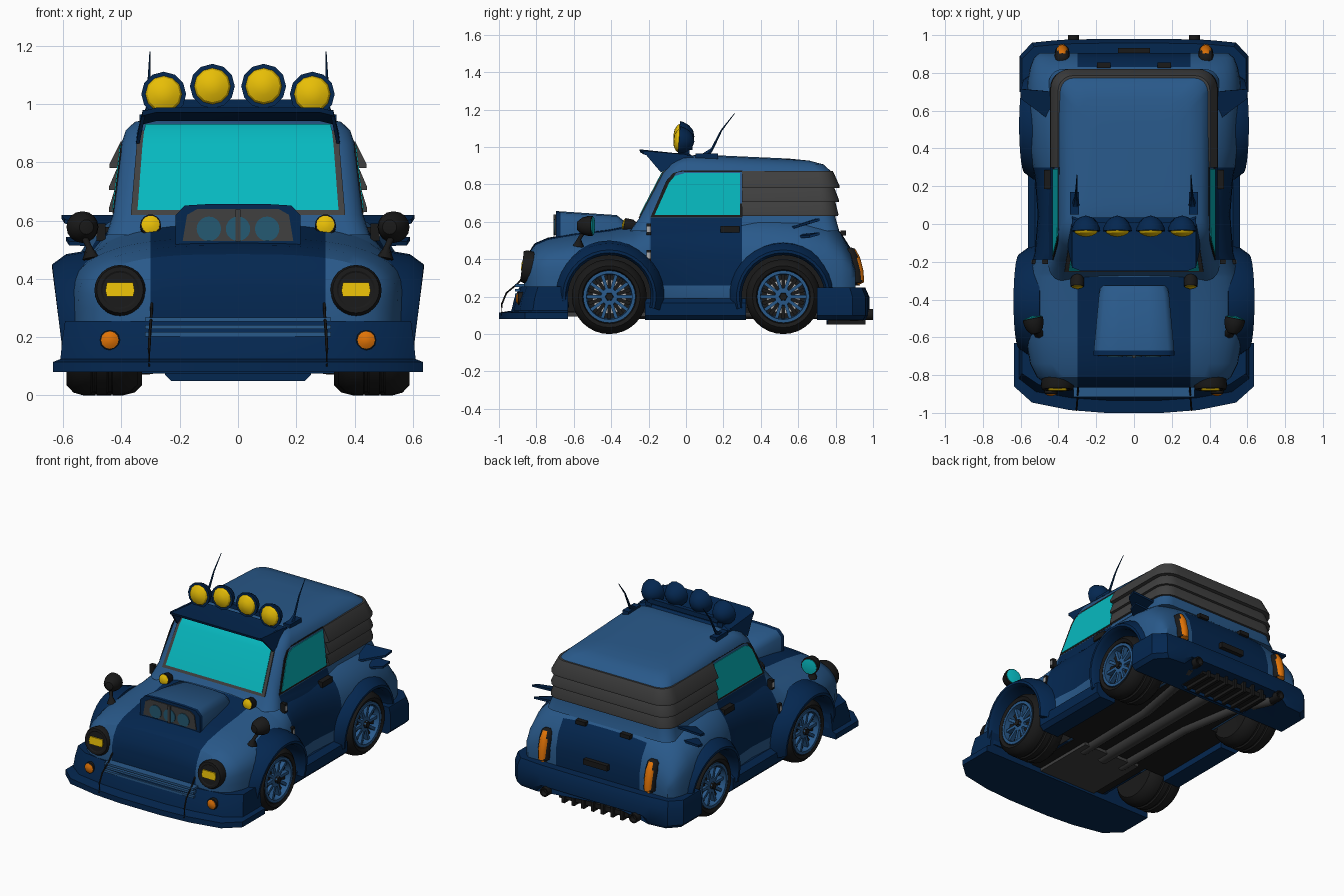
import bpy, bmesh, math
from mathutils import Vector, Matrix
from math import sin, cos, pi, radians

if "Cube" in bpy.data.objects:
    bpy.data.objects.remove(bpy.data.objects["Cube"])

def mat(name, r, g, b):
    m = bpy.data.materials.new(name)
    m.diffuse_color = (r, g, b, 1)
    m.use_nodes = True
    m.node_tree.nodes["Principled BSDF"].inputs["Base Color"].default_value = m.diffuse_color
    return m

BLUE = mat("body_blue", .022, .10, .255)
NAVY = mat("navy", .0012, .02, .08)
GREY = mat("dark_grey", .05, .05, .05)
BLACK = mat("black", .01, .01, .01)
CYAN = mat("cyan_glass", .002, .48, .52)
YELLOW = mat("yellow_lens", .84, .54, .002)
ORANGE = mat("orange_lens", .74, .17, .002)
SILVER = mat("light_grey", .42, .42, .42)
LENS = mat("teal_blue", .018, .10, .17)

# ---------- helpers ----------
def finish(name, bm, mats, mirror=False, rule=None, angle=32):
    bmesh.ops.remove_doubles(bm, verts=bm.verts, dist=1e-5)
    bmesh.ops.recalc_face_normals(bm, faces=bm.faces)
    if rule:
        for f in bm.faces:
            f.material_index = rule(f.calc_center_median())
    me = bpy.data.meshes.new(name)
    bm.to_mesh(me)
    bm.free()
    ob = bpy.data.objects.new(name, me)
    bpy.context.collection.objects.link(ob)
    for m in (mats if isinstance(mats, list) else [mats]):
        me.materials.append(m)
    if mirror:
        ob.modifiers.new("mirror", 'MIRROR').use_mirror_merge = False
    smooth(ob, angle)
    return ob

def smooth(ob, angle=32):
    bpy.ops.object.select_all(action='DESELECT')
    ob.select_set(True)
    bpy.context.view_layer.objects.active = ob
    bpy.ops.object.shade_smooth_by_angle(angle=radians(angle))

def loft(name, rings, mats, mirror=False, rule=None, cuts=(), angle=32):
    bm = bmesh.new()
    vs = [[bm.verts.new(p) for p in r] for r in rings]
    n = len(vs[0])
    for a, b in zip(vs, vs[1:]):
        for i in range(n):
            bm.faces.new((a[i], a[(i + 1) % n], b[(i + 1) % n], b[i]))
    bm.faces.new(vs[0])
    bm.faces.new(vs[-1])
    for co, no in cuts:
        bmesh.ops.bisect_plane(bm, geom=bm.verts[:] + bm.edges[:] + bm.faces[:], plane_co=co, plane_no=no)
    return finish(name, bm, mats, mirror, rule, angle)

def lathe(name, prof, at, axis, m, mirror=True, seg=24):
    q = Vector(axis).to_track_quat('Z', 'Y')
    rings = [[Vector(at) + q @ Vector((r * cos(2 * pi * i / seg), r * sin(2 * pi * i / seg), d))
              for i in range(seg)] for r, d in prof]
    return loft(name, rings, m, mirror)

def tube(name, pts, radii, m, mirror=True, seg=8):
    pts = [Vector(p) for p in pts]
    rings = []
    for i, p in enumerate(pts):
        q = (pts[min(i + 1, len(pts) - 1)] - pts[max(i - 1, 0)]).to_track_quat('Z', 'Y')
        rings.append([p + q @ Vector((radii[i] * cos(2 * pi * k / seg), radii[i] * sin(2 * pi * k / seg), 0))
                      for k in range(seg)])
    return loft(name, rings, m, mirror, angle=50)

def boxes(name, items, m, mirror=False):
    bm = bmesh.new()
    for c, s, rot in items:
        bmesh.ops.create_cube(bm, size=1, matrix=Matrix.Translation(c) @ Matrix.Rotation(rot, 4, 'X')
                              @ Matrix.Diagonal((*s, 1)))
    return finish(name, bm, m, mirror)

def plate(name, pts, off, m, mirror=False):
    return loft(name, [pts, [Vector(p) + Vector(off) for p in pts]], m, mirror)

# ---------- lower body: superellipse sections along y ----------
ST = [(-.865, .40, .36), (-.845, .47, .43), (-.81, .515, .485), (-.74, .55, .515), (-.6, .575, .54),
      (-.42, .585, .56), (-.26, .56, .59), (-.15, .525, .66), (.05, .51, .67), (.25, .525, .67),
      (.4, .56, .67), (.6, .57, .66), (.75, .565, .62), (.83, .55, .54), (.88, .53, .46), (.905, .50, .36)]

def section(y, w, zt, n=12):
    half = [(w * .96, .12), (w, .17)]
    for i in range(n + 1):
        t = pi / 2 * i / n
        half.append((w * max(cos(t), 0) ** (2 / 3), .3 + (zt - .3) * sin(t) ** (2 / 3)))
    half[-1] = (0, zt)
    return [(x, y, z) for x, z in half] + [(-x, y, z) for x, z in half[-2::-1]]

def paint(c):
    if abs(c.x) < .3 and (c.y < -.28 or c.y > .83):
        return 1
    return 1 if -.19 < c.y < .3 and .26 < c.z < .62 else 0

CUTS = [((s * .3, 0, 0), (1, 0, 0)) for s in (-1, 1)] + [((0, y, 0), (0, 1, 0)) for y in (-.28, -.19, .3)] \
    + [((0, 0, z), (0, 0, 1)) for z in (.26, .62)]
body = loft("lower_body", [section(*s) for s in ST], [BLUE, NAVY, BLACK], rule=paint, cuts=CUTS)
WHEELS = (("front", -.41, 0), ("rear", .52, -.03))
for nm, y, _ in WHEELS:
    cutter = lathe("arch_cutter", [(.235, .3), (.235, .8)], (0, y, .2), (1, 0, 0), [BLUE, NAVY, BLACK], seg=32)
    cutter.hide_render = True
    for p in cutter.data.polygons:
        p.material_index = 2
    mod = body.modifiers.new("arch", 'BOOLEAN')
    mod.operation, mod.object, mod.solver = 'DIFFERENCE', cutter, 'EXACT'
    bpy.context.view_layer.objects.active = body
    bpy.ops.object.modifier_apply(modifier=mod.name)
    bpy.data.objects.remove(cutter)
smooth(body)

# ---------- cabin: rounded outlines stacked in z ----------
CAB = [(.55, -.30, .82, .452), (.62, -.25, .80, .43), (.86, -.125, .785, .402), (.91, -.085, .77, .385),
       (.94, -.04, .735, .355), (.957, .03, .66, .29), (.963, .1, .55, .2)]

def cab(z):
    for a, b in zip(CAB, CAB[1:]):
        if z <= b[0]:
            t = (z - a[0]) / (b[0] - a[0])
            return [a[k] + t * (b[k] - a[k]) for k in (1, 2, 3)]

def outline(z, yf, yb, w, r=.075, n=5):
    pts = []
    for k, (cx, cy) in enumerate(((w - r, yb - r), (r - w, yb - r), (r - w, yf + r), (w - r, yf + r))):
        for i in range(n + 1):
            a = pi / 2 * (k + i / n)
            x, y = cx + r * cos(a), cy + r * sin(a)
            pts.append((x, y, z - (max(0, y) * .045 if z > .9 else 0)))
    return pts

loft("cabin", [outline(*c) for c in CAB], [BLUE, NAVY], cuts=CUTS[3:], angle=40,
     rule=lambda c: int(-.19 < c.y < .3 and c.z < .62))

def screen(name, rows, off, m):
    rings = []
    for z, x in rows:
        y = cab(z)[0] - off
        rings.append([(x, y, z), (-x, y, z), (-x, y + .008, z), (x, y + .008, z)])
    loft(name, rings, m)

def on_side(pts, off):
    return [(cab(z)[2] + off, y, z) for y, z in pts]

# windscreen and side windows, each with a dark frame
screen("windscreen_frame", [(.62, .368), (.86, .348), (.91, .338)], .004, GREY)
screen("windscreen", [(.637, .345), (.86, .328), (.91, .322), (.932, .318)], .008, CYAN)
plate("side_window_frame", on_side([(-.19, .624), (-.105, .82), (-.07, .86), (-.02, .875), (.302, .875), (.302, .624)], -.004),
      (.005, 0, 0), BLACK, True)
plate("side_window", on_side([(-.168, .637), (-.09, .81), (-.06, .845), (-.01, .86), (.29, .86), (.29, .637)], -.003),
      (.007, 0, 0), CYAN, True)

# wrap-around rear louvres
def wrap(z, off, r=.075):
    _, yb, w = cab(z)
    arc = [(w - r + (r + off) * cos(pi * i / 12), yb - r + (r + off) * sin(pi * i / 12), z) for i in range(7)]
    right = [(w + off, .3, z)] + arc
    return right + [(-x, y, z) for x, y, z in right[::-1]]

for z0, z1, o in ((.63, .705, .014), (.705, .78, .022), (.78, .872, .03)):
    loft("rear_louvre", list(zip(wrap(z0, -.01), wrap(z0, o), wrap(z0 + .012, o + .002), wrap(z1, .004), wrap(z1, -.01))), GREY)

# ---------- roof visor, lamps and antennas ----------
loft("roof_visor", [[(x, y + (.02 if abs(x) > .3 else 0), z - (.012 if abs(x) > .3 else 0)) for y, z in
                     ((-.25, .988), (-.245, .972), (-.09, .942), (.03, .945), (.01, .968), (-.06, .968))]
                    for x in (-.328, -.28, .28, .328)], NAVY)
plate("visor_cheek", [(.315, -.232, .98), (.338, -.135, .865), (.335, -.06, .9), (.315, .01, .96)], (.012, 0, 0), NAVY, True)
boxes("lamp_bar", [((0, .02, 1.0), (.5, .03, .03), 0), ((.255, .0, .975), (.04, .04, .06), 0),
                   ((-.255, .0, .975), (.04, .04, .06), 0)], NAVY)
for x, z in ((.088, 1.06), (.255, 1.033)):
    lathe("roof_lamp_shell", [(0, -.065), (.035, -.055), (.06, -.03), (.074, 0), (.077, .018), (.067, .018)],
          (x, -.02, z), (0, -1, .08), NAVY, seg=12)
    lathe("roof_lamp_lens", [(.067, .01), (.056, .03), (.032, .043), (0, .048)], (x, -.02, z), (0, -1, .08), YELLOW, seg=12)
boxes("antenna_base", [((.315, .11, .945), (.045, .12, .04), 0)], NAVY, True)
tube("antenna", [(.31, .1, .95), (.308, .14, .99), (.305, .19, 1.09), (.302, .26, 1.18)], [.022, .008, .005, .002], NAVY, seg=6)

# ---------- bumpers: half plan outline, stacked levels ----------
def bumper(name, half, y0, levels, lift=0):
    full = half + [(-x, y) for x, y in half[::-1]]
    loft(name, [[(x * kx, y0 + (y - y0) * ky, max(z, lift) if abs(x) < .37 else z) for x, y in full]
                for z, kx, ky in levels], NAVY)

bumper("front_bumper", [(.635, -.63), (.635, -.86), (.54, -.945), (.34, -.985), (.15, -1)], -.63,
       [(.08, 1, 1), (.115, 1, 1), (.125, .96, .82), (.19, .95, .78), (.255, .935, .70)])
bumper("rear_bumper", [(.605, .70), (.605, .89), (.54, .96), (.42, .972), (.36, .976), (.15, .98)], .70,
       [(.075, .96, .95), (.1, 1, 1), (.2, 1, 1), (.25, .98, .92)], .13)
boxes("grille_strips", [((0, -.89, z), (.64, .05, .014), 0) for z in (.21, .235, .26)], BLUE)
lathe("indicator_rim", [(.035, 0), (.035, .03), (.03, .034)], (.44, -.865, .19), (0, -1, 0), BLACK, seg=12)
lathe("indicator", [(.03, 0), (.03, .036), (.015, .044), (0, .045)], (.44, -.865, .19), (0, -1, 0), ORANGE, seg=12)
tube("bumper_cable", [(.295, -.85, .33), (.298, -.9, .27), (.302, -.96, .22), (.305, -.985, .16), (.305, -.985, .1)], [.005] * 5, BLACK, seg=6)

# ---------- hood scoop ----------
def scoop(y, w, top):
    return [(w, y, .46), (w, y, top - .04), (w * .85, y, top - .006), (w * .4, y, top),
            (-w * .4, y, top), (-w * .85, y, top - .006), (-w, y, top - .04), (-w, y, .46)]

loft("hood_scoop", [scoop(-.695, .215, .658), scoop(-.67, .213, .656), scoop(-.37, .185, .636), scoop(-.325, .175, .6)],
     [BLUE, NAVY], rule=lambda c: int(c.y < -.66), angle=50)
plate("scoop_mesh", [(-.19, -.694, .53), (.19, -.694, .53), (.175, -.694, .62), (.14, -.694, .64), (-.14, -.694, .64), (-.175, -.694, .62)],
      (0, -.006, 0), GREY)
for x in (0, .1):
    lathe("scoop_intake", [(.042, 0), (.042, .008)], (x, -.697, .572), (0, -1, 0), LENS, mirror=x > 0, seg=20)
boxes("scoop_bar", [((0, -.703, .583), (.018, .012, .11), 0)], GREY)

# ---------- front lamps and mirrors ----------
lathe("headlight", [(.08, -.08), (.088, .005), (.08, .022), (.066, .022), (.06, .018)], (.405, -.855, .36), (0, -1, .12), BLACK)
plate("headlight_lens", [(x, -.872 + (z - .36) * .12, z) for x, z in ((.36, .34), (.45, .34), (.455, .36), (.45, .387), (.36, .387), (.355, .36))],
      (0, -.009, 0), YELLOW, True)
lathe("fog_lamp_rim", [(.02, -.05), (.036, -.02), (.036, .02), (.03, .022)], (.3, -.31, .582), (0, -1, .2), BLACK, seg=14)
lathe("fog_lamp_lens", [(.031, .01), (.031, .024), (.015, .031), (0, .032)], (.3, -.31, .582), (0, -1, .2), YELLOW, seg=14)
AX = (.2, 1, 0)
lathe("mirror_shell", [(0, -.055), (.025, -.05), (.045, -.025), (.054, .01), (.054, .03), (.046, .032)], (.53, -.53, .578), AX, BLACK, seg=16)
lathe("mirror_glass", [(.047, .03), (.047, .036), (0, .044)], (.53, -.53, .578), AX, CYAN, seg=16)
tube("mirror_stalk", [(.53, -.545, .55), (.512, -.57, .51), (.505, -.575, .47)], [.012, .01, .03], BLACK)

# ---------- wheels and flared arches ----------
SPOKES = 10
for nm, y, dx in WHEELS:
    c, ax = (dx * .5, y, .2), (1, 0, 0)
    lathe(nm + "_tyre", [(.12, .35), (.165, .345), (.19, .37), (.2, .41), (.2, .43), (.19, .435), (.19, .445), (.2, .45), (.2, .485),
                         (.19, .49), (.19, .50), (.2, .505), (.2, .53), (.19, .565), (.165, .588), (.145, .58), (.135, .55), (.135, .49)],
          c, ax, BLACK, seg=32)
    lathe(nm + "_rim", [(.14, .495), (.14, .582), (.122, .582), (.118, .52)], c, ax, BLUE, seg=32)
    lathe(nm + "_well", [(.117, .515), (.117, .526)], c, ax, BLACK)
    lathe(nm + "_brake_disc", [(.092, .525), (.092, .538)], c, ax, SILVER)
    lathe(nm + "_hub", [(.05, .53), (.045, .565), (.02, .567), (.02, .578)], c, ax, BLUE, seg=12)
    lathe(nm + "_hub_nut", [(.024, .56), (.02, .585)], c, ax, BLACK, seg=6)
    for part, k, x, s, m in (("_spokes", 0, .55, (.03, .09, .018), BLUE), ("_spoke_gaps", .5, .54, (.012, .075, .02), BLACK)):
        boxes(nm + part, [((x + c[0], y + .08 * cos(a), .2 + .08 * sin(a)), s, a)
                          for a in (2 * pi * (i + k) / SPOKES for i in range(SPOKES))], m, True)
    arch = [(.222, .48), (.222, .615), (.235, .638), (.25, .638), (.285, .59), (.3, .50)]
    loft(nm + "_arch", [[(x + dx - .03 * (1 - sin(a)) * (x > .55), y + r * cos(a), .2 + r * sin(a)) for r, x in arch]
                        for a in (radians(-15 + 210 * i / 20) for i in range(21))], NAVY, True)

# ---------- sides: sills, handles, hinges, fins ----------
loft("sill", [[(.42, y, .075), (.535, y, .075), (.56, y, .1), (.56, y, .165), (.525, y, .19), (.42, y, .19)] for y in (-.22, .32)], NAVY, True)
boxes("door_handle", [((.46, .235, .56), (.035, .1, .035), 0)], BLACK, True)
boxes("door_hinges", [((.47, -.2, .56), (.03, .025, .06), 0), ((.525, -.2, .42), (.03, .025, .06), 0)], BLACK, True)
boxes("hinge_pins", [((.472, -.2, .56), (.032, .02, .03), 0), ((.527, -.2, .42), (.032, .02, .03), 0)], SILVER, True)
for z0, z1, t in ((.55, .605, .605), (.51, .53, .59)):
    plate("side_fin", [(.42, .53, z0), (.42, .70, z1), (t, .715, z1), (t - .01, .66, z1 - .015)], (0, 0, .014), NAVY, True)

# ---------- rear: tail lights, hinges, handle, exhausts, diffuser ----------
tail = [(.38, .912, .26), (.38, .912, .275), (.38, .906, .33), (.38, .888, .4), (.38, .87, .44), (.38, .862, .455)]
tube("tail_light_rim", tail, [.02, .037, .04, .04, .037, .02], BLACK, seg=12)
tube("tail_light", [(x, y + .012, z) for x, y, z in tail], [.01, .028, .032, .032, .028, .01], ORANGE, seg=12)
boxes("boot_hinge", [((.16, .84, .54), (.07, .03, .025), 0)], BLACK, True)
boxes("boot_handle", [((0, .915, .34), (.17, .035, .035), 0)], BLACK)
lathe("exhaust_tip", [(.022, 0), (.03, .02), (.03, .1), (.022, .1), (.02, .07)], (.32, .9, .105), (0, 1, 0), BLACK, seg=14)
plate("diffuser_lip", [(-.25, .75, .12), (.25, .75, .12), (.25, .75, .07), (.23, .75, .05), (-.23, .75, .05), (-.25, .75, .07)], (0, .008, 0), NAVY)
boxes("diffuser", [((0, .85, .085), (.5, .19, .03), 0)], BLACK)
boxes("diffuser_fins", [((-.21 + .07 * i, .86, .09), (.02, .2, .08), 0) for i in range(7)], BLACK)

# ---------- underside ----------
boxes("floor", [((0, .08, .13), (.84, .62, .03), 0), ((0, .05, .135), (.56, 1.5, .04), 0)], BLACK)
boxes("gearbox", [((0, -.42, .12), (.42, .42, .05), 0)], GREY)
tube("driveshaft", [(0, -.3, .13), (0, .72, .13)], [.05, .05], GREY, False, 12)
tube("exhaust_pipe", [(.15, -.3, .12), (.16, .3, .12), (.22, .65, .12), (.32, .92, .105)], [.035] * 4, GREY, seg=10)
tube("axle", [(0, .52, .17), (.5, .52, .2)], [.03, .025], GREY)
tube("front_axle", [(0, -.41, .17), (.5, -.41, .2)], [.03, .025], GREY)
